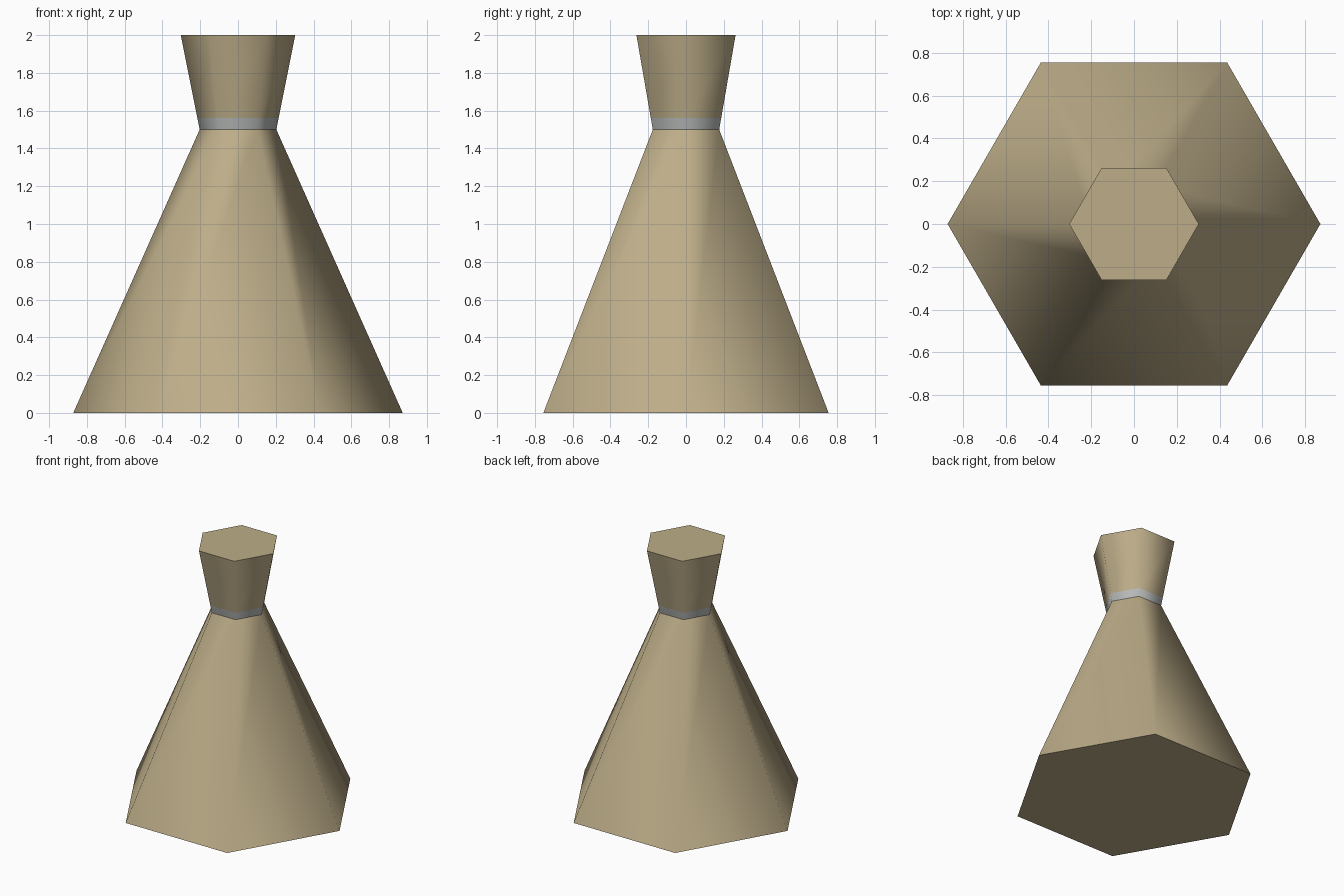
import bpy, bmesh
from math import radians, cos, sin

cube = bpy.data.objects.get("Cube")
if cube:
    bpy.data.objects.remove(cube, do_unlink=True)

SIDES = 6


def make_material(name, rgb):
    mat = bpy.data.materials.new(name)
    mat.use_nodes = True
    mat.diffuse_color = (*rgb, 1)
    mat.node_tree.nodes["Principled BSDF"].inputs["Base Color"].default_value = (*rgb, 1)
    return mat


def frustum(name, profile, mat, cap_bottom=False, cap_top=False):
    """Six-sided lofted body through (radius, height) rings, smooth around its sides."""
    bm = bmesh.new()
    rings = [[bm.verts.new((r * cos(radians(60 * i)), r * sin(radians(60 * i)), z))
              for i in range(SIDES)] for r, z in profile]
    for low, high in zip(rings, rings[1:]):
        for i in range(SIDES):
            j = (i + 1) % SIDES
            bm.faces.new((low[i], low[j], high[j], high[i]))
    if cap_bottom:
        bm.faces.new(rings[0][::-1])
    if cap_top:
        bm.faces.new(rings[-1])
    mesh = bpy.data.meshes.new(name)
    bm.to_mesh(mesh)
    bm.free()
    mesh.materials.append(mat)
    obj = bpy.data.objects.new(name, mesh)
    bpy.context.collection.objects.link(obj)
    bpy.ops.object.select_all(action='DESELECT')
    obj.select_set(True)
    bpy.context.view_layer.objects.active = obj
    bpy.ops.object.shade_smooth_by_angle(angle=radians(65))
    return obj


tan = make_material("warm tan", (0.51, 0.42, 0.25))
grey = make_material("band grey", (0.48, 0.49, 0.49))

# Wide flared base, narrow collar band and flared head
frustum("base", [(0.872, 0), (0.203, 1.5)], tan, cap_bottom=True)
frustum("collar_band", [(0.203, 1.5), (0.215, 1.56)], grey)
frustum("head", [(0.215, 1.56), (0.303, 2.0)], tan, cap_top=True)
